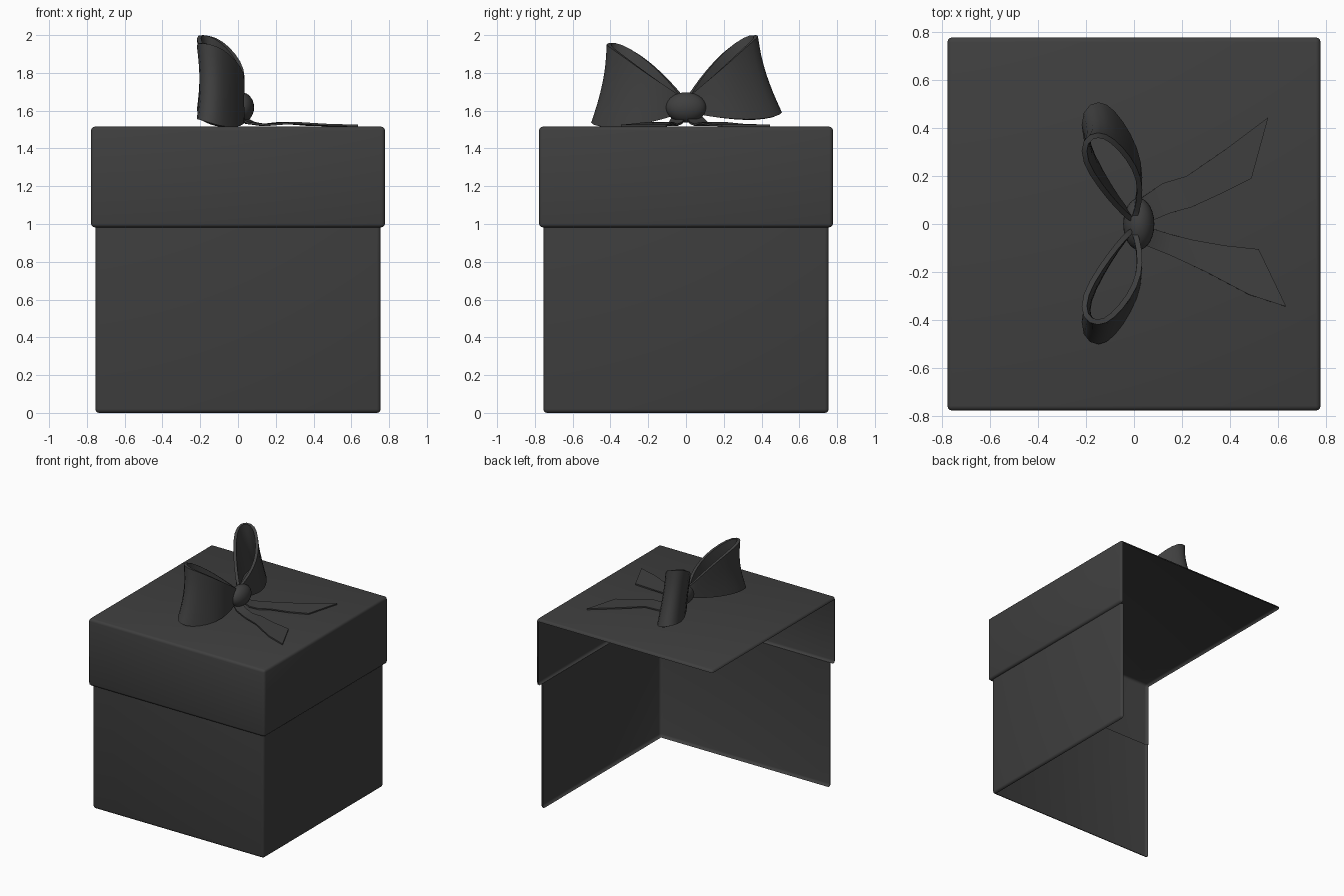
import bpy, bmesh
from math import cos, sin
from mathutils import Matrix, Vector

cube = bpy.data.objects.get("Cube")
if cube:
    bpy.data.objects.remove(cube, do_unlink=True)

# Single dark grey paint
COLOUR = (0.05, 0.05, 0.05, 1)
grey = bpy.data.materials.new("dark_grey")
grey.use_nodes = True
grey.diffuse_color = COLOUR
grey.node_tree.nodes["Principled BSDF"].inputs["Base Color"].default_value = COLOUR


def finish(name, bm, subdivide=0, thickness=0):
    """Turn a bmesh into a smooth shaded object, with optional modifiers applied."""
    bmesh.ops.recalc_face_normals(bm, faces=bm.faces)
    mesh = bpy.data.meshes.new(name)
    bm.to_mesh(mesh)
    bm.free()
    mesh.materials.append(grey)
    obj = bpy.data.objects.new(name, mesh)
    bpy.context.collection.objects.link(obj)
    if subdivide:
        mod = obj.modifiers.new("Subdivision", 'SUBSURF')
        mod.levels = mod.render_levels = subdivide
    if thickness:
        mod = obj.modifiers.new("Solidify", 'SOLIDIFY')
        mod.thickness, mod.offset = thickness, 0
    bpy.ops.object.select_all(action='DESELECT')
    obj.select_set(True)
    bpy.context.view_layer.objects.active = obj
    if obj.modifiers:
        bpy.ops.object.convert(target='MESH')
    bpy.ops.object.shade_smooth_by_angle(angle=0.7)
    return obj


def half_shell(name, half, low, high, radius, keep_top):
    """Bevelled block without its underside and without its -x and +y walls."""
    bm = bmesh.new()
    bmesh.ops.create_cube(bm, size=1)
    for v in bm.verts:
        v.co = (v.co.x * 2 * half, v.co.y * 2 * half, low + (v.co.z + 0.5) * (high - low))
    bmesh.ops.bevel(bm, geom=bm.edges[:], offset=radius, segments=3,
                    profile=0.5, affect='EDGES')
    lim = half - radius
    gone = []
    for f in bm.faces:
        c = f.calc_center_median()
        top = c.z > high - radius
        open_side = (c.x < -lim and c.y > -lim) or (c.y > lim and c.x < lim)
        underside = c.z < low + 0.001
        if underside or (top and not keep_top) or (open_side and not top):
            gone.append(f)
    bmesh.ops.delete(bm, geom=gone, context='FACES')
    # Outward normals for the open sheet
    mesh_obj = finish(name, bm)
    ref = max(mesh_obj.data.polygons, key=lambda p: p.area)
    if ref.normal.dot(ref.center - Vector((0, 0, (low + high) / 2))) < 0:
        mesh_obj.data.flip_normals()


half_shell("box", 0.755, 0, 1.005, 0.02, False)
half_shell("lid", 0.778, 0.982, 1.515, 0.02, True)

# Bow loops: stations around a teardrop as (y, x, top z, bottom z)
LOOP = [(0.02, 0.00, 1.67, 1.59), (0.10, 0.025, 1.735, 1.56), (0.20, 0.025, 1.81, 1.54),
        (0.29, -0.02, 1.885, 1.53), (0.37, -0.09, 1.95, 1.54), (0.40, -0.15, 1.975, 1.56),
        (0.37, -0.21, 1.985, 1.58), (0.28, -0.21, 1.95, 1.575), (0.17, -0.14, 1.86, 1.57),
        (0.08, -0.07, 1.76, 1.58), (0.02, -0.01, 1.68, 1.59)]
ROWS = 5
TILT = 0.055
pivot = Vector((0, 0, 1.615))
tilt = Matrix.Translation(pivot) @ Matrix.Rotation(TILT, 4, 'X') @ Matrix.Translation(-pivot)

for side, name in ((1, "bow_loop_back"), (-1, "bow_loop_front")):
    bm = bmesh.new()
    grid = []
    for r in range(ROWS):
        t = r / (ROWS - 1)
        flare = 1 + 0.27 * t ** 1.7
        waist = 1 - 0.3 * t * (1 - t)
        grid.append([bm.verts.new(tilt @ Vector((x * waist, side * y * flare,
                                                 top + (bot - top) * t)))
                     for y, x, top, bot in LOOP])
    n = len(LOOP)
    for a, b in zip(grid, grid[1:]):
        for i in range(n):
            j = (i + 1) % n
            bm.faces.new((a[i], a[j], b[j], b[i]))
    finish(name, bm, subdivide=1, thickness=0.022)

# Knot
bm = bmesh.new()
bmesh.ops.create_uvsphere(bm, u_segments=24, v_segments=14, radius=1)
bmesh.ops.transform(bm, verts=bm.verts, matrix=Matrix.Translation((0.02, 0, 1.617))
                    @ Matrix.Diagonal((0.065, 0.108, 0.08, 1)))
finish("bow_knot", bm)

# Ribbon tails: stations as (x, y, x, y, z) for the two edges
TAILS = {
    "ribbon_tail_back": [(0.00, 0.08, 0.02, 0.00, 1.57), (0.04, 0.115, 0.09, 0.02, 1.535),
                         (0.12, 0.17, 0.15, 0.045, 1.524), (0.22, 0.20, 0.24, 0.07, 1.536),
                         (0.38, 0.31, 0.36, 0.125, 1.525), (0.56, 0.445, 0.49, 0.19, 1.521)],
    "ribbon_tail_front": [(0.02, 0.00, 0.00, -0.07, 1.57), (0.08, -0.02, 0.05, -0.09, 1.535),
                          (0.16, -0.045, 0.15, -0.13, 1.524), (0.25, -0.067, 0.30, -0.20, 1.536),
                          (0.38, -0.09, 0.48, -0.295, 1.525), (0.52, -0.105, 0.635, -0.345, 1.521)],
}
for name, stations in TAILS.items():
    bm = bmesh.new()
    pairs = [(bm.verts.new((ax, ay, z)), bm.verts.new((bx, by, z)))
             for ax, ay, bx, by, z in stations]
    for (a, b), (c, d) in zip(pairs, pairs[1:]):
        bm.faces.new((a, b, d, c))
    finish(name, bm, thickness=0.01)
